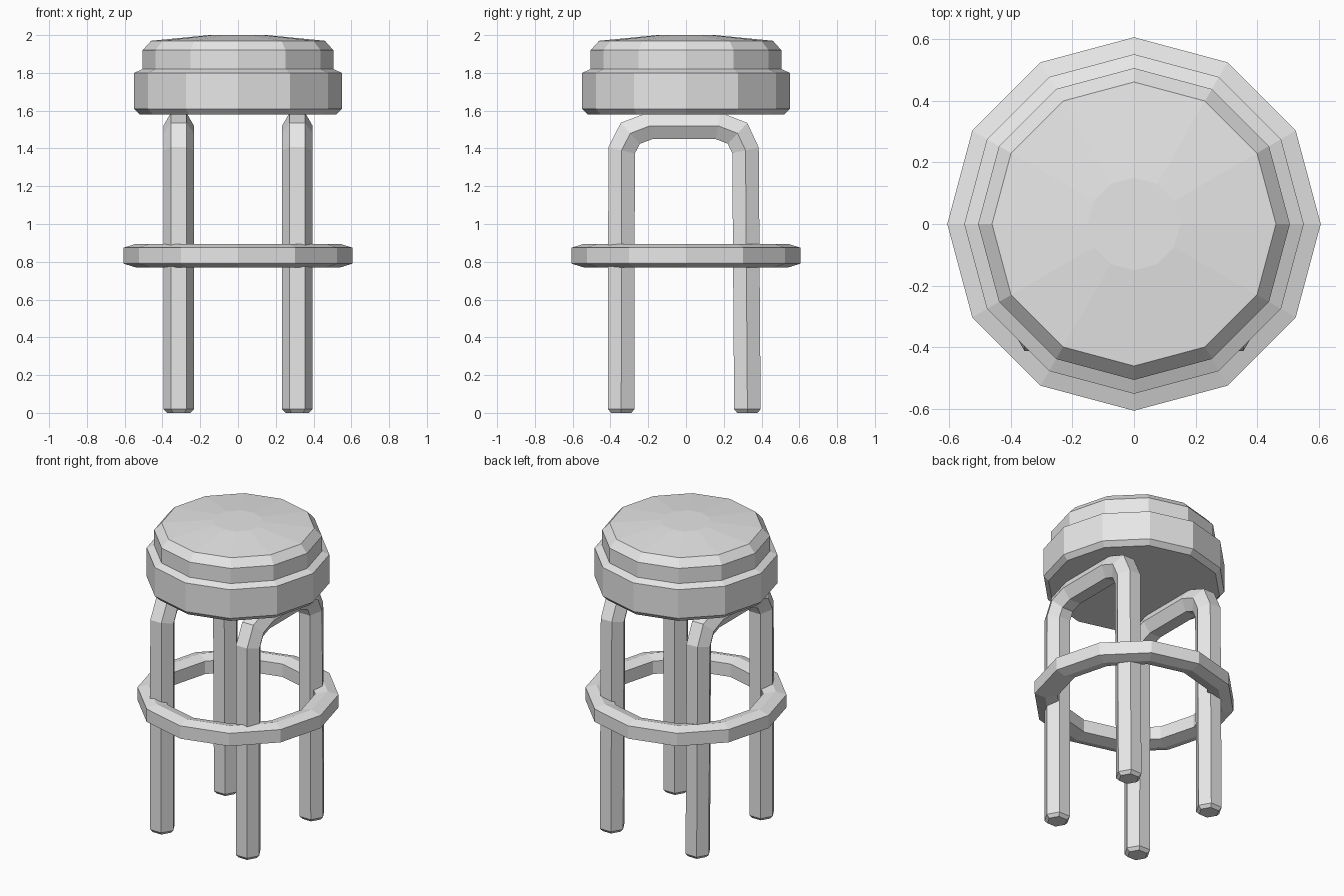
import bpy, bmesh
from math import cos, sin, pi
from mathutils import Vector

cube = bpy.data.objects.get("Cube")
if cube:
    bpy.data.objects.remove(cube, do_unlink=True)

grey = bpy.data.materials.new("plain_grey")
grey.use_nodes = True
grey.diffuse_color = (0.8, 0.8, 0.8, 1)
grey.node_tree.nodes["Principled BSDF"].inputs["Base Color"].default_value = (0.8, 0.8, 0.8, 1)


def skin(name, rings, loop=False):
    """Bridge equal rings of points; close into a loop or cap both ends."""
    bm = bmesh.new()
    rows = [[bm.verts.new(p) for p in ring] for ring in rings]
    pairs = list(zip(rows, rows[1:]))
    if loop:
        pairs.append((rows[-1], rows[0]))
    else:
        bm.faces.new(rows[0])
        bm.faces.new(rows[-1])
    for a, b in pairs:
        for i in range(len(a)):
            j = (i + 1) % len(a)
            bm.faces.new((a[i], a[j], b[j], b[i]))
    bmesh.ops.recalc_face_normals(bm, faces=bm.faces)
    mesh = bpy.data.meshes.new(name)
    bm.to_mesh(mesh)
    bm.free()
    mesh.materials.append(grey)
    obj = bpy.data.objects.new(name, mesh)
    bpy.context.collection.objects.link(obj)
    return obj


def circle(r, z, sides=12):
    return [(r * cos(2 * pi * i / sides), r * sin(2 * pi * i / sides), z) for i in range(sides)]


# Padded seat with a wide lower band and a shallow dome
seat_profile = [(0.52, 1.58), (0.55, 1.61), (0.55, 1.80), (0.505, 1.82),
                (0.505, 1.92), (0.46, 1.97), (0.15, 2.0)]
skin("seat", [circle(r, z) for r, z in seat_profile])

# Foot ring with a six-sided section
ring_profile = [(0.605, 0.79), (0.605, 0.875), (0.54, 0.895),
                (0.465, 0.875), (0.465, 0.79), (0.54, 0.77)]
skin("foot_ring", [circle(r, z) for r, z in ring_profile], loop=True)

# Bent tubes, each forming a front and a back leg
path = [Vector(p) for p in [(-0.343, 0), (-0.343, 0.02), (-0.341, 1.39), (-0.295, 1.48),
                            (-0.19, 1.52), (0.17, 1.52), (0.273, 1.48), (0.315, 1.39),
                            (0.325, 0.02), (0.325, 0)]]


def tube(name, x):
    rings = []
    last = len(path) - 1
    for k, p in enumerate(path):
        d1 = (path[max(k, 1)] - path[max(k, 1) - 1]).normalized()
        n = min(k, last - 1)
        d2 = (path[n + 1] - path[n]).normalized()
        tangent = (d1 + d2).normalized()
        normal = Vector((-tangent.y, tangent.x)) / tangent.dot(d1)
        size = 0.062 if k in (0, last) else 0.081
        ring = []
        for i in range(6):
            q = p + normal * size * sin(i * pi / 3)
            if k in (0, last):
                q.y = 0
            ring.append((x + size * cos(i * pi / 3), q.x, q.y))
        rings.append(ring)
    skin(name, rings)


for side, x in (("left", 0.314), ("right", -0.314)):
    tube(side + "_leg_tube", x)
